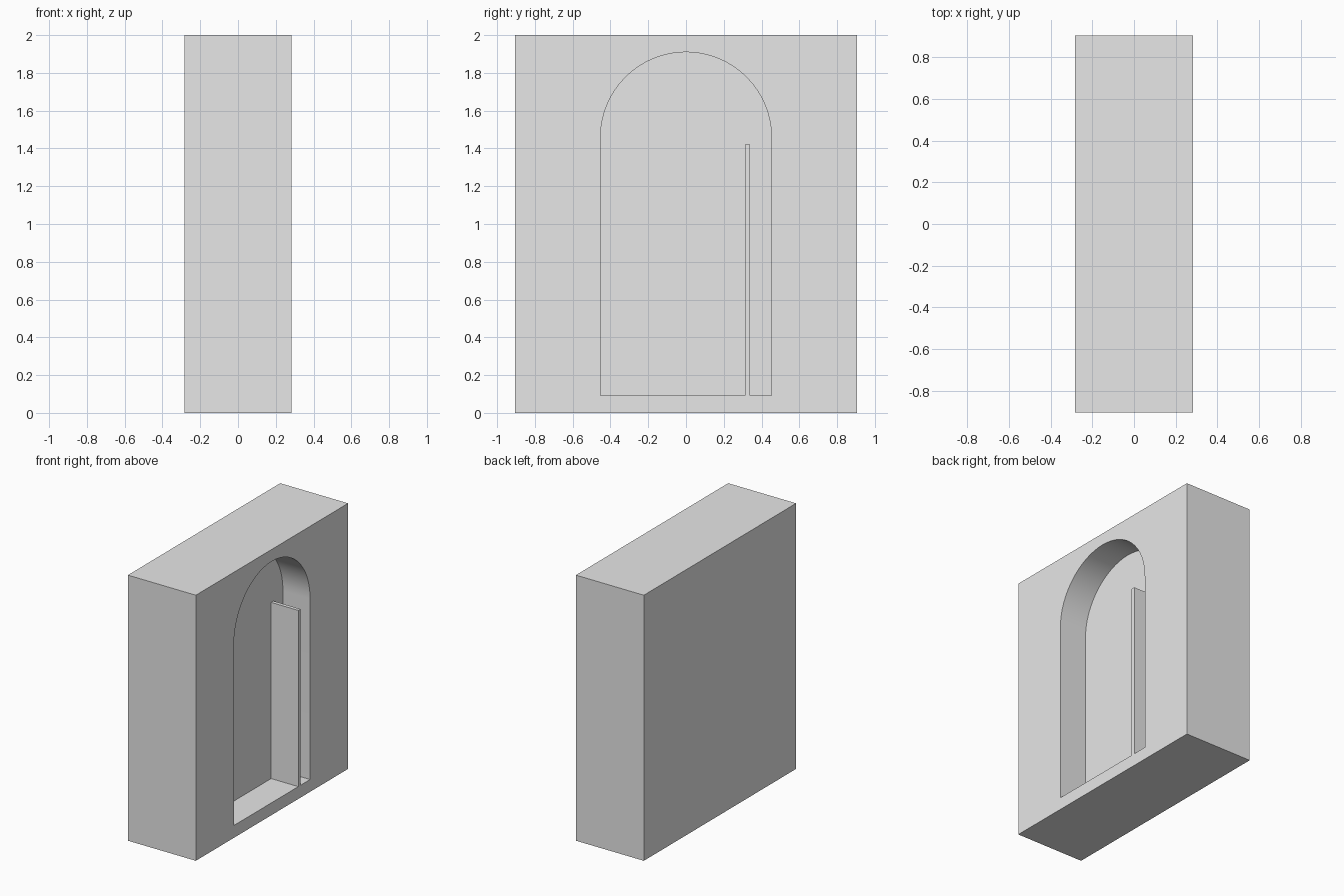
import bpy, bmesh, math

if "Cube" in bpy.data.objects:
    bpy.data.objects.remove(bpy.data.objects["Cube"])

HALF_X, HALF_Y, HEIGHT = 0.283, 0.906, 2.0
NICHE_R, FLOOR_Z, SPRING_Z = 0.453, 0.093, 1.457
NICHE_DEPTH = 0.226
PANEL_Y0, PANEL_Y1, PANEL_TOP = 0.313, 0.34, 1.42
ARCH_STEPS = 32

grey = bpy.data.materials.new("plain_grey")
grey.diffuse_color = (0.8, 0.8, 0.8, 1)
grey.use_nodes = True
grey.node_tree.nodes["Principled BSDF"].inputs["Base Color"].default_value = grey.diffuse_color


def prism(name, outline, x0, x1):
    """Extrude a (y, z) outline along x from x0 to x1."""
    bm = bmesh.new()
    face = bm.faces.new([bm.verts.new((x0, y, z)) for y, z in outline])
    ext = bmesh.ops.extrude_face_region(bm, geom=[face])
    verts = [g for g in ext["geom"] if isinstance(g, bmesh.types.BMVert)]
    bmesh.ops.translate(bm, verts=verts, vec=(x1 - x0, 0, 0))
    bmesh.ops.recalc_face_normals(bm, faces=bm.faces[:])
    mesh = bpy.data.meshes.new(name)
    bm.to_mesh(mesh)
    bm.free()
    mesh.materials.append(grey)
    obj = bpy.data.objects.new(name, mesh)
    bpy.context.collection.objects.link(obj)
    return obj


# Solid wall block
wall = prism("wall_with_niche",
             [(-HALF_Y, 0), (HALF_Y, 0), (HALF_Y, HEIGHT), (-HALF_Y, HEIGHT)],
             -HALF_X, HALF_X)

# Arched niche outline, notched at the floor to leave the upright panel standing
outline = [(-NICHE_R, FLOOR_Z),
           (PANEL_Y0, FLOOR_Z), (PANEL_Y0, PANEL_TOP),
           (PANEL_Y1, PANEL_TOP), (PANEL_Y1, FLOOR_Z),
           (NICHE_R, FLOOR_Z)]
for i in range(ARCH_STEPS + 1):
    a = math.pi * i / ARCH_STEPS
    outline.append((NICHE_R * math.cos(a), SPRING_Z + NICHE_R * math.sin(a)))
cutter = prism("niche_cutter", outline, HALF_X - NICHE_DEPTH, HALF_X + 0.1)

# Cut the niche into the +x side
bpy.context.view_layer.objects.active = wall
wall.select_set(True)
cut = wall.modifiers.new("niche", 'BOOLEAN')
cut.operation = 'DIFFERENCE'
cut.solver = 'EXACT'
cut.object = cutter
bpy.ops.object.modifier_apply(modifier=cut.name)
bpy.data.objects.remove(cutter, do_unlink=True)

# Smooth the arch, keep every other edge sharp
bpy.ops.object.shade_smooth_by_angle(angle=math.radians(30))
